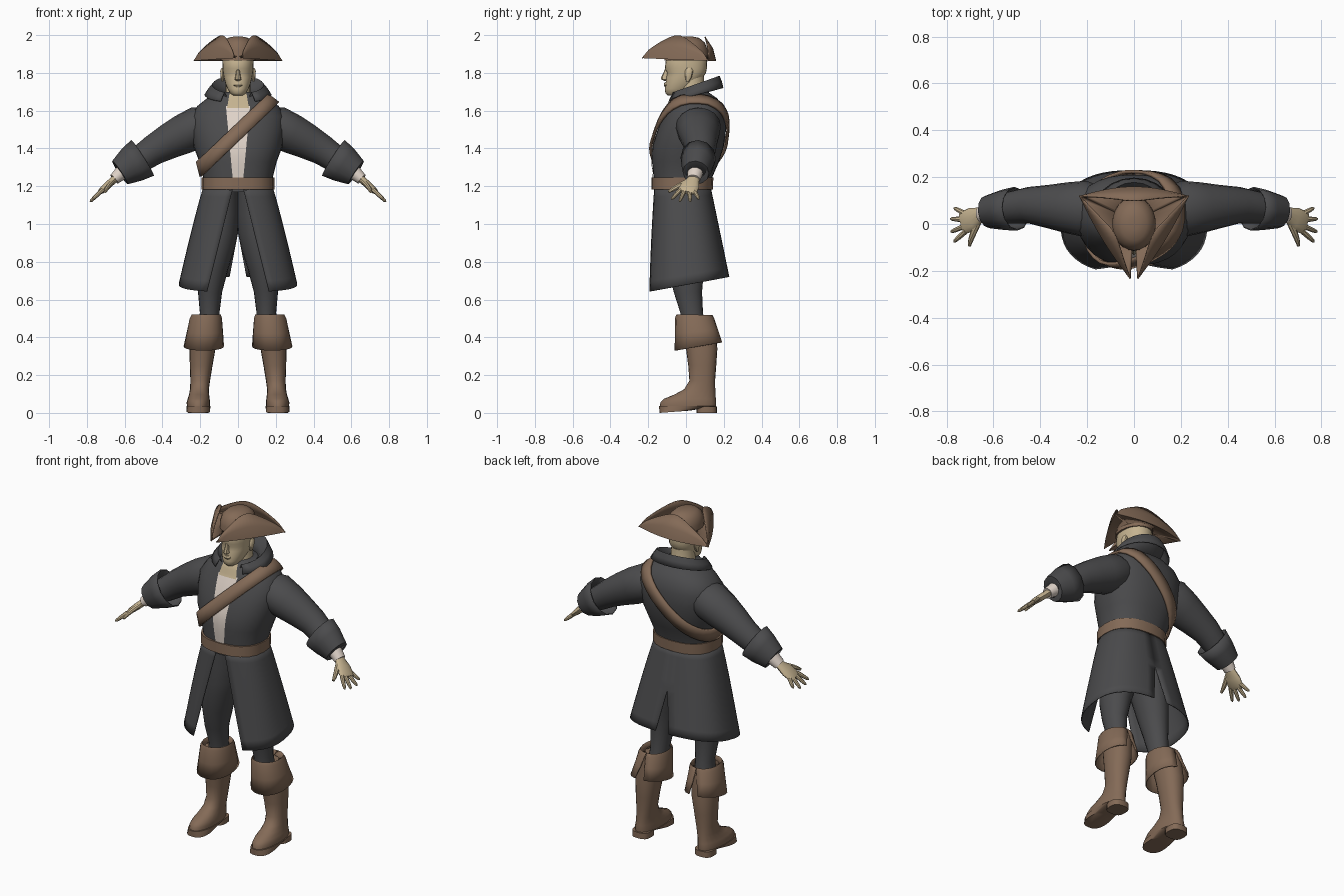
import bpy, math
from mathutils import Vector as V
from mathutils.bvhtree import BVHTree
PI = math.pi

def mat(name, c):
    m = bpy.data.materials.new(name)
    m.diffuse_color = (*c, 1)
    return m

COAT = mat("charcoal", (.07, .07, .073))
BROWN = mat("leather", (.23, .145, .095))
SKIN = mat("skin", (.56, .45, .28))
SHIRT = mat("linen", (.74, .65, .58))

def S(v, p):
    return math.copysign(abs(v) ** (2 / p), v)

def arc(hw, yf, yb, zf, zb=None, cx=0, a0=0, a1=2 * PI, n=24, p=2.0):
    """Superelliptic section; angle 0 is the front, z slopes from zf to zb."""
    zb = zf if zb is None else zb
    full = a1 - a0 > 6.28
    out = []
    for i in range(n if full else n + 1):
        a = a0 + (a1 - a0) * i / n
        k = S(math.cos(a), p)
        out.append(V((cx + hw * S(math.sin(a), p), (yf + yb) / 2 - (yb - yf) / 2 * k,
                      (zf + zb) / 2 + (zf - zb) / 2 * k)))
    return out

def loft(name, rings, m, closed=True, caps=True, mirror=False, thick=0, angle=35, offset=-1):
    n = len(rings[0])
    faces = [(r * n + i, r * n + (i + 1) % n, (r + 1) * n + (i + 1) % n, (r + 1) * n + i)
             for r in range(len(rings) - 1) for i in range(n if closed else n - 1)]
    if closed and caps:
        faces += [tuple(range(n))[::-1], tuple(range(len(rings) * n - n, len(rings) * n))]
    me = bpy.data.meshes.new(name)
    me.from_pydata([p for r in rings for p in r], [], faces)
    ob = bpy.data.objects.new(name, me)
    bpy.context.collection.objects.link(ob)
    me.materials.append(m)
    bpy.ops.object.select_all(action='DESELECT')
    ob.select_set(True)
    bpy.context.view_layer.objects.active = ob
    bpy.ops.object.mode_set(mode='EDIT')
    bpy.ops.mesh.select_all(action='SELECT')
    bpy.ops.mesh.normals_make_consistent(inside=False)
    bpy.ops.object.mode_set(mode='OBJECT')
    bpy.ops.object.shade_smooth_by_angle(angle=math.radians(angle))
    if thick:
        s = ob.modifiers.new("thickness", 'SOLIDIFY')
        s.thickness, s.offset = thick, offset
    if mirror:
        ob.modifiers.new("mirror", 'MIRROR')
    return ob

def tube(name, pts, m, n=16, mirror=True, **kw):
    """pts: (x, y, z, width radius along y, thickness radius across)."""
    rings = []
    for i, q in enumerate(pts):
        d = (V(pts[min(i + 1, len(pts) - 1)][:3]) - V(pts[max(i - 1, 0)][:3])).normalized()
        t = d.cross(V((0, 1, 0))).normalized()
        w = t.cross(d).normalized()
        rings.append([V(q[:3]) + w * q[3] * math.cos(2 * PI * k / n) + t * q[4] * math.sin(2 * PI * k / n)
                      for k in range(n)])
    return loft(name, rings, m, mirror=mirror, **kw)

# Coat body
torso = loft("coat_body", [arc(*r, p=2.3, n=32) for r in [
    (.18, -.17, .13, 1.17), (.185, -.172, .14, 1.25), (.205, -.18, .175, 1.33), (.235, -.178, .2, 1.41),
    (.25, -.15, .212, 1.5), (.25, -.122, .21, 1.57), (.215, -.095, .195, 1.625),
    (.165, -.08, .165, 1.665), (.09, -.06, .115, 1.7)]], COAT, angle=60)
bvh = BVHTree.FromPolygons([v.co for v in torso.data.vertices], [list(p.vertices) for p in torso.data.polygons])

# Shirt front and bare chest, laid on the body
def panel(name, z0, z1, w0, w1, m, lift):
    rows = []
    for i in range(11):
        z, w = z0 + (z1 - z0) * i / 10, w0 + (w1 - w0) * i / 10
        rows.append([bvh.ray_cast(V((w * (j - 4) / 4, -1, z)), V((0, 1, 0)))[0] - V((0, lift, 0)) for j in range(9)])
    loft(name, rows, m, closed=False)
panel("shirt_front", 1.24, 1.625, .028, .064, SHIRT, .004)
panel("bare_chest", 1.615, 1.69, .058, .045, SKIN, .006)

# Shoulder strap, wrapped around the body in a tilted plane
u, nrm, y = V((.72, 0, .69)), V((-.69, 0, .72)), V((0, 1, 0))
strap = []
for off in (-.036, 0, .036):
    row = []
    for k in range(36):
        d = u * math.cos(2 * PI * k / 36) + y * math.sin(2 * PI * k / 36)
        c = V((-.01, .02, 1.475)) + nrm * off
        row.append(bvh.ray_cast(c + d, -d)[0] + d * .006)
    strap.append(row)
loft("shoulder_strap", strap, BROWN, caps=False, thick=.014, offset=1)

# Belt
loft("belt", [arc(h, f, b, z, n=20, p=2.4) for h, f, b, z in
              [(.182, -.172, .13, 1.182), (.192, -.183, .142, 1.182), (.192, -.183, .145, 1.245),
               (.182, -.172, .13, 1.245)]], BROWN)

# Coat skirt: open at the front, slit at the back
rows = []
for i in range(11):
    t, p = i / 10, 2.5
    hw, edge = .182 + .132 * t ** .9, .025 + .14 * t
    slit = max(0, (t - .5) * .09)
    rows.append(arc(hw, -.168 - .045 * t, .13 + .1 * t, 1.2 - .56 * t, 1.2 - .48 * t,
                    a0=math.asin((edge / hw) ** (p / 2)), a1=PI - math.asin((slit / hw) ** (p / 2)), n=20, p=p))
loft("coat_skirt", rows, COAT, closed=False, mirror=True, thick=.006)

# Folded collar
loft("collar", [arc(*r, a0=.55, a1=2 * PI - .55, n=18) for r in [
    (.085, -.07, .11, 1.63, 1.69), (.105, -.08, .14, 1.665, 1.745), (.137, -.09, .178, 1.69, 1.785),
    (.158, -.1, .19, 1.67, 1.755), (.178, -.112, .198, 1.645, 1.72)]], COAT, closed=False, thick=.006)

# Sleeves, turned-back cuffs, wrists
tube("sleeve", [(.15, .06, 1.53, .1, .09), (.21, .065, 1.515, .12, .108), (.29, .07, 1.475, .108, .105),
                (.37, .075, 1.435, .092, .093), (.45, .08, 1.39, .078, .08), (.53, .07, 1.335, .068, .07),
                (.615, .055, 1.28, .06, .06)], COAT, angle=60)
tube("sleeve_cuff", [(.545, .065, 1.325, .066, .066), (.505, .065, 1.35, .094, .112), (.56, .06, 1.315, .086, .1),
                     (.625, .052, 1.272, .07, .074), (.62, .052, 1.275, .05, .05)][1:], COAT, n=12, caps=False,
     thick=.006)
tube("shirt_cuff", [(.59, .055, 1.295, .045, .045), (.655, .04, 1.237, .036, .03)], SHIRT)

# Hands: palm, four fingers, thumb
tube("palm", [(.635, .045, 1.255, .03, .022), (.66, .037, 1.232, .034, .02), (.69, .022, 1.205, .05, .02),
              (.72, .008, 1.178, .05, .017), (.735, .002, 1.166, .044, .01)], SKIN, n=14)
for i, (o, ln) in enumerate([(-.037, .082), (-.013, .09), (.012, .088), (.036, .072)]):
    b = V((.718, .006 + o, 1.18))
    d = V((.72, -.12 + o * 14, -.69)).normalized() * ln
    tube(f"finger_{i + 1}", [(*(b + d * s), r, r) for s, r in
                             ((0, .012), (.35, .0115), (.7, .01), (.93, .008), (1.03, .003))], SKIN, n=8)
tube("thumb", [(.665, .01, 1.225, .016, .014), (.685, -.035, 1.203, .015, .013), (.697, -.068, 1.185, .012, .011),
               (.703, -.092, 1.17, .008, .007)], SKIN, n=8)

# Trouser legs
loft("trouser_leg", [arc(h, f, b, z, cx=c, n=20) for c, h, f, b, z in [
    (.155, .055, -.03, .1, .46), (.15, .052, -.03, .09, .53), (.148, .064, -.065, .085, .64),
    (.135, .083, -.095, .095, .76), (.112, .098, -.115, .115, .88), (.1, .1, -.12, .12, .95),
    (.088, .095, -.125, .12, 1.05), (.085, .088, -.13, .11, 1.18)]], COAT, mirror=True)

# Boots: shaft and foot, sole, heel, flared cuff with a rear slit
loft("boot", [arc(h, f, b, z, cx=c, n=20, p=2.2) for c, h, f, b, z in [
    (.21, .06, -.138, .158, .03), (.21, .062, -.136, .16, .055), (.208, .058, -.115, .158, .075),
    (.206, .053, -.06, .156, .098), (.204, .05, -.01, .155, .125), (.2, .052, .018, .154, .17),
    (.195, .06, .012, .16, .25), (.188, .069, .0, .166, .34), (.175, .072, -.03, .155, .48)]],
     BROWN, mirror=True, angle=50)
loft("sole", [arc(.062, -.14, .02, 0, .012, cx=.21, p=2.5), arc(.064, -.143, .16, .036, cx=.21, p=2.5)],
     BROWN, mirror=True)
loft("heel", [arc(.055, .055, .164, z, cx=.21, p=2.8, n=16) for z in (0, .035)], BROWN, mirror=True)
loft("boot_cuff", [arc(h, f, b, zf, zb, cx=c, a0=-PI + g, a1=PI - g, n=18, p=2.2) for c, h, f, b, zf, zb, g in [
    (.165, .06, -.035, .11, .5, .5, .02), (.168, .078, -.05, .14, .522, .518, .02),
    (.17, .086, -.057, .15, .505, .5, .03), (.175, .096, -.059, .17, .42, .44, .13),
    (.181, .107, -.06, .195, .33, .375, .25)]], BROWN, closed=False, mirror=True, thick=.006)

# Head and neck
loft("neck", [arc(*r) for r in [(.085, -.06, .12, 1.62), (.066, -.045, .1, 1.68), (.064, -.04, .095, 1.78)]], SKIN)
loft("head", [arc(*r, p=2.2) for r in [
    (.026, -.095, -.02, 1.68), (.042, -.109, .0, 1.692), (.055, -.112, .03, 1.715), (.067, -.108, .065, 1.745),
    (.075, -.105, .09, 1.775), (.079, -.1, .106, 1.8), (.081, -.112, .11, 1.822), (.083, -.108, .112, 1.86),
    (.078, -.09, .1, 1.91), (.05, -.05, .06, 1.95)]], SKIN, angle=50)
loft("nose", [arc(*r, n=8) for r in [(.008, -.115, -.09, 1.757), (.018, -.131, -.09, 1.766),
                                     (.015, -.132, -.09, 1.776), (.008, -.112, -.09, 1.818)]], SKIN)
loft("lips", [arc(*r, n=10) for r in [(.012, -.112, -.09, 1.725), (.025, -.117, -.09, 1.735),
                                      (.02, -.115, -.09, 1.748)]], SKIN)
loft("ear", [arc(*r, cx=.082, n=10) for r in [(.005, .0, .015, 1.755), (.01, -.004, .03, 1.775),
                                              (.013, -.006, .038, 1.81), (.006, .004, .03, 1.825)]],
     SKIN, mirror=True)

# Three-cornered hat: domed crown and three turned-up brims
loft("hat_crown", [arc(*r) for r in [(.093, -.115, .118, 1.865), (.093, -.113, .115, 1.92), (.082, -.1, .1, 1.96),
                                     (.055, -.07, .07, 1.985), (.02, -.025, .03, 1.993)]], BROWN, angle=60)
front, left, right = V((0, -.235, 1.878)), V((.235, .12, 1.864)), V((-.235, .12, 1.864))
for name, A, B, bow in (("brim_left", front + V((.018, 0, 0)), left, .012), ("brim_back", left, right, .04),
                        ("brim_right", right, front - V((.018, 0, 0)), .012)):
    out = (B - A).cross(V((0, 0, 1))).normalized()
    inner, low, mid, top = [], [], [], []
    for i in range(17):
        t = i / 16
        s = math.sin(PI * t)
        e = A.lerp(B, t) + out * bow * s
        c = V((0, 0, e.z))
        h = .128 * max(s, 0) ** .65
        r = V((e.x, e.y, 0)).normalized()
        inner.append(V((r.x * .09, r.y * .11, 1.885)))
        low.append(e)
        mid.append(e.lerp(c, .1 * s) + V((0, 0, h * .5)))
        top.append(e.lerp(c, .36 * s) + V((0, 0, h)))
    loft(name, [inner, low, mid, top], BROWN, closed=False, thick=.006)
